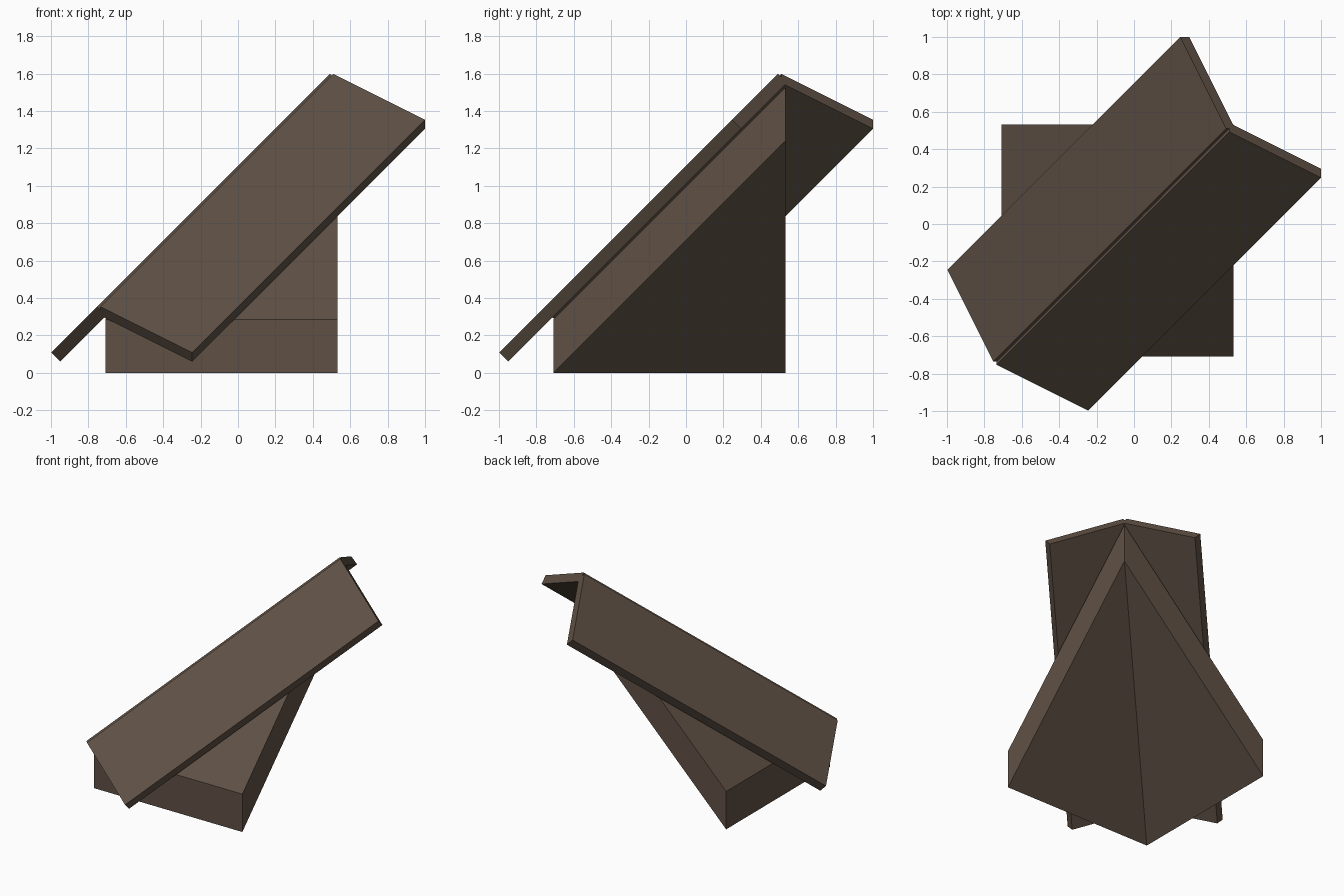
import bpy, bmesh
from mathutils import Vector

if "Cube" in bpy.data.objects:
    bpy.data.objects.remove(bpy.data.objects["Cube"])

brown = bpy.data.materials.new("dark brown")
brown.diffuse_color = (0.115, 0.082, 0.060, 1)
brown.use_nodes = True
brown.node_tree.nodes["Principled BSDF"].inputs["Base Color"].default_value = brown.diffuse_color


def extruded(name, points, faces, offset):
    """Sheet of faces pushed along an offset into a closed solid."""
    bm = bmesh.new()
    vs = [bm.verts.new(p) for p in points]
    sheet = [bm.faces.new([vs[i] for i in f]) for f in faces]
    new = bmesh.ops.extrude_face_region(bm, geom=sheet, use_keep_orig=True)["geom"]
    moved = [g for g in new if isinstance(g, bmesh.types.BMVert)]
    bmesh.ops.translate(bm, verts=moved, vec=offset)
    bmesh.ops.recalc_face_normals(bm, faces=bm.faces)
    mesh = bpy.data.meshes.new(name)
    bm.to_mesh(mesh)
    bm.free()
    mesh.materials.append(brown)
    obj = bpy.data.objects.new(name, mesh)
    bpy.context.collection.objects.link(obj)
    return obj


# Folded body: square in plan, hinged on its rising diagonal
lo, hi = -0.708, 0.532
extruded("folded_body",
         [(lo, lo, 0), (hi, lo, 0), (hi, hi, hi - lo), (lo, hi, 0)],
         [(0, 1, 2), (0, 2, 3)], (0, 0, 0.286))

# Two roof slabs, mirrored across the diagonal plane x = y
eave = Vector((-0.245, -0.998, 0.108))
along = Vector((1.245, 1.245, 1.245))
to_ridge = Vector((-0.49, 0.245, 0.245))
thickness = Vector((0, 0.048, -0.048))
corners = [eave, eave + along, eave + along + to_ridge, eave + to_ridge]
extruded("right_roof_slab", corners, [(0, 1, 2, 3)], thickness)
extruded("left_roof_slab", [p.yxz for p in corners], [(0, 1, 2, 3)], thickness.yxz)
